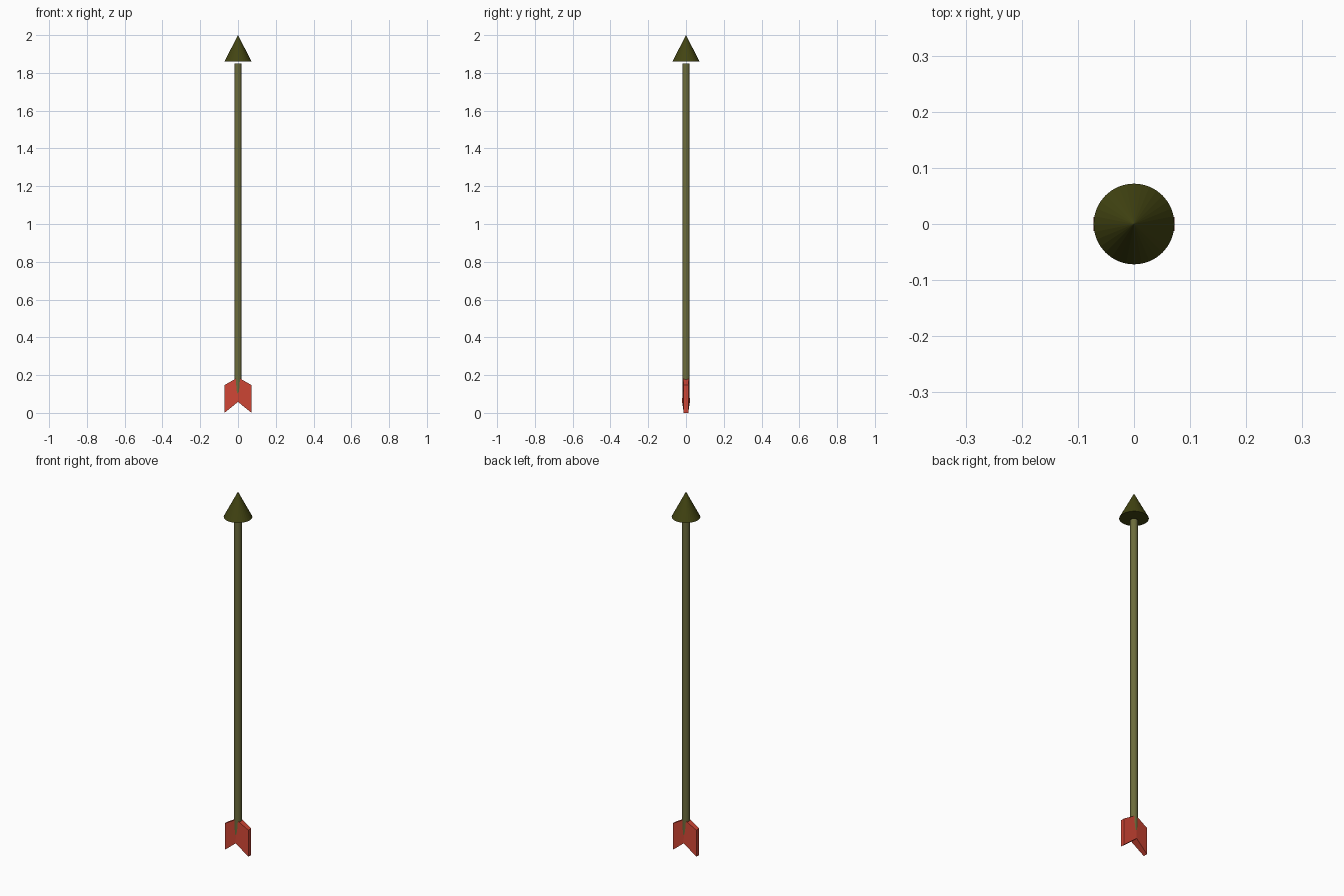
import bpy, bmesh
from mathutils import Matrix

if "Cube" in bpy.data.objects:
    bpy.data.objects.remove(bpy.data.objects["Cube"])


def material(name, rgb):
    m = bpy.data.materials.new(name)
    m.diffuse_color = (*rgb, 1)
    m.use_nodes = True
    m.node_tree.nodes["Principled BSDF"].inputs["Base Color"].default_value = m.diffuse_color
    return m


def add_object(name, bm, mat):
    bmesh.ops.recalc_face_normals(bm, faces=bm.faces)
    me = bpy.data.meshes.new(name)
    bm.to_mesh(me)
    bm.free()
    me.materials.append(mat)
    ob = bpy.data.objects.new(name, me)
    bpy.context.collection.objects.link(ob)
    return ob


def round_part(name, r_bottom, r_top, z0, z1, mat):
    bm = bmesh.new()
    bmesh.ops.create_cone(bm, cap_ends=True, segments=32, radius1=r_bottom,
                          radius2=r_top, depth=z1 - z0,
                          matrix=Matrix.Translation((0, 0, (z0 + z1) / 2)))
    return add_object(name, bm, mat)


olive = material("olive", (0.15, 0.15, 0.045))
dark_olive = material("dark_olive", (0.055, 0.058, 0.006))
red = material("red", (0.62, 0.06, 0.035))

# Shaft and pointed head
round_part("shaft", 0.019, 0.019, 0.1, 1.85, olive)
round_part("arrow_head", 0.072, 0.0, 1.86, 2.0, dark_olive)

# Fletching: chevron plate, thickest along the centre line
# columns: x, bottom z, top z, half thickness at bottom, at top
columns = [(-0.072, 0.0, 0.147, 0.012, 0.012),
           (0.0, 0.058, 0.188, 0.0205, 0.0165),
           (0.072, 0.0, 0.147, 0.012, 0.012)]
bm = bmesh.new()
rings = [[bm.verts.new(p) for p in ((x, -tb, zb), (x, -tt, zt),
                                    (x, tt, zt), (x, tb, zb))]
         for x, zb, zt, tb, tt in columns]
for a, b in zip(rings, rings[1:]):
    for i in range(4):
        j = (i + 1) % 4
        bm.faces.new((a[i], a[j], b[j], b[i]))
bm.faces.new(rings[0])
bm.faces.new(rings[-1])
add_object("fletching", bm, red)
